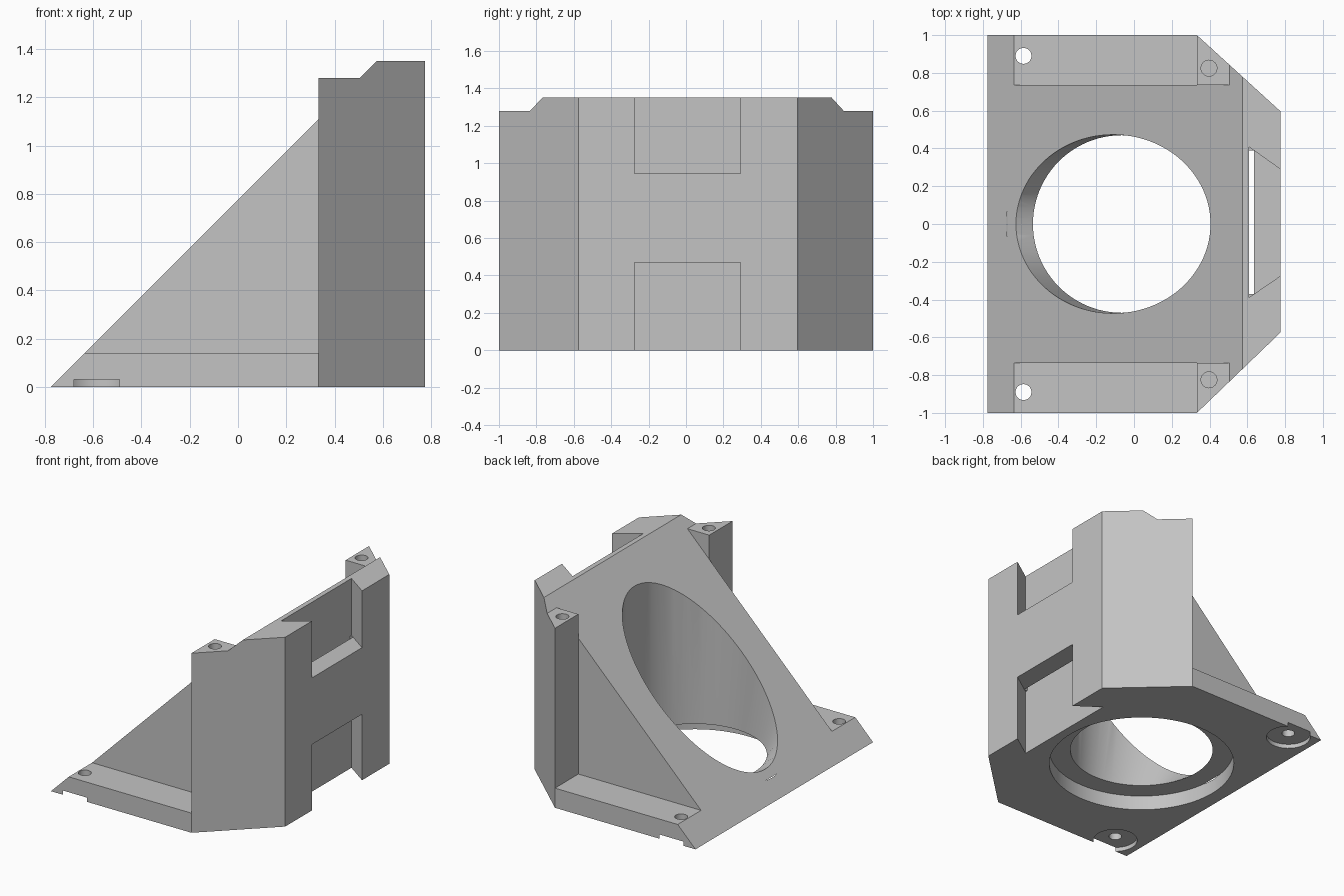
import bpy
import math
from mathutils import Vector

cube = bpy.data.objects.get("Cube")
if cube:
    bpy.data.objects.remove(cube, do_unlink=True)

grey = bpy.data.materials.new("plain grey")
grey.use_nodes = True
GREY = (0.55, 0.55, 0.55, 1)
grey.diffuse_color = GREY
grey.node_tree.nodes["Principled BSDF"].inputs["Base Color"].default_value = GREY


def loft(name, rings):
    """Closed solid through rings of equal point count."""
    n = len(rings[0])
    verts = [p for ring in rings for p in ring]
    faces = [tuple(reversed(range(n))), tuple(range(len(verts) - n, len(verts)))]
    for k in range(len(rings) - 1):
        for i in range(n):
            a, b = k * n + i, k * n + (i + 1) % n
            faces.append((a, b, b + n, a + n))
    mesh = bpy.data.meshes.new(name)
    mesh.from_pydata(verts, [], faces)
    mesh.materials.append(grey)
    obj = bpy.data.objects.new(name, mesh)
    bpy.context.collection.objects.link(obj)
    return obj


def prism(name, outline, z0, z1):
    return loft(name, [[(x, y, z) for x, y in outline] for z in (z0, z1)])


def box(name, x0, x1, y0, y1, z0, z1):
    return prism(name, [(x0, y0), (x1, y0), (x1, y1), (x0, y1)], z0, z1)


def circle(x, y, rx, ry, n):
    return [(x + rx * math.cos(2 * math.pi * i / n),
             y + ry * math.sin(2 * math.pi * i / n)) for i in range(n)]


def cylinder(name, x, y, r, z0, z1, n=48):
    return prism(name, circle(x, y, r, r, n), z0, z1)


def combine(target, tool, operation="DIFFERENCE"):
    mod = target.modifiers.new("join", "BOOLEAN")
    mod.operation = operation
    mod.solver = "EXACT"
    mod.object = tool
    bpy.context.view_layer.objects.active = target
    bpy.ops.object.modifier_apply(modifier=mod.name)
    bpy.data.objects.remove(tool, do_unlink=True)


BACK, TOP, SLOPE = 0.775, 1.35, 0.775   # slope plane: z = x + SLOPE

# Wedge body from its side profile
side = [(-BACK, 0), (BACK, 0), (BACK, TOP), (TOP - SLOPE, TOP)]
body = loft("angled_mount", [[(x, y, z) for x, z in side] for y in (1.2, -1.2)])

# Corner columns, and side cuts that leave low flanges
for s in (-1, 1):
    y0, y1 = sorted((s * 0.737, s * 1.3))
    combine(body, box("column", 0.3, 0.6, y0, y1, 0.1, 1.28), "UNION")
    combine(body, box("flange_cut", -1, 0.333, y0, y1 , 0.14, 2))

# Plan outline with chamfered back corners
plan = [(-1, -1), (0.333, -1), (BACK, -0.575), (BACK, 0.597), (0.333, 1), (-1, 1)]
combine(body, prism("plan_outline", plan, -0.5, 2), "INTERSECT")

# Main opening: round below, blending to an oval on the slope
N, STEP = 96, 0.104
round_hole = circle(-0.065, 0, 0.47, 0.47, N)
oval = circle(-0.11, 0, 0.515, 0.473, N)
combine(body, loft("opening", [
    [(x, y, -0.1) for x, y in round_hole],
    [(x, y, STEP) for x, y in round_hole],
    [(x, y, x + SLOPE) for x, y in oval],
    [(x, y, x + SLOPE + 0.4) for x, y in oval]]))
combine(body, cylinder("bottom_recess", -0.065, 0, 0.61, -0.1, STEP, N))

# Screw holes with recesses underneath, and blind holes in the columns
for s in (-1, 1):
    combine(body, cylinder("screw_hole", -0.585, s * 0.89, 0.042, -0.1, 0.3))
    combine(body, cylinder("screw_recess", -0.585, s * 0.89, 0.145, -0.1, 0.03))
    combine(body, cylinder("column_hole", 0.397, s * 0.825, 0.042, 1.0, 1.5))

# Dovetail pockets above and below a bar, with a thin slot behind the bar
tail = [(0.61, -0.388), (0.785, -0.268), (0.785, 0.283), (0.61, 0.407)]
combine(body, prism("lower_pocket", tail, -0.1, 0.47))
combine(body, prism("upper_pocket", tail, 0.945, 1.5))
combine(body, box("strap_slot", 0.61, 0.635, -0.37, 0.389, 0.4, 1.0))

bpy.ops.object.select_all(action="DESELECT")
body.select_set(True)
bpy.context.view_layer.objects.active = body
bpy.ops.object.shade_smooth_by_angle(angle=math.radians(30))
